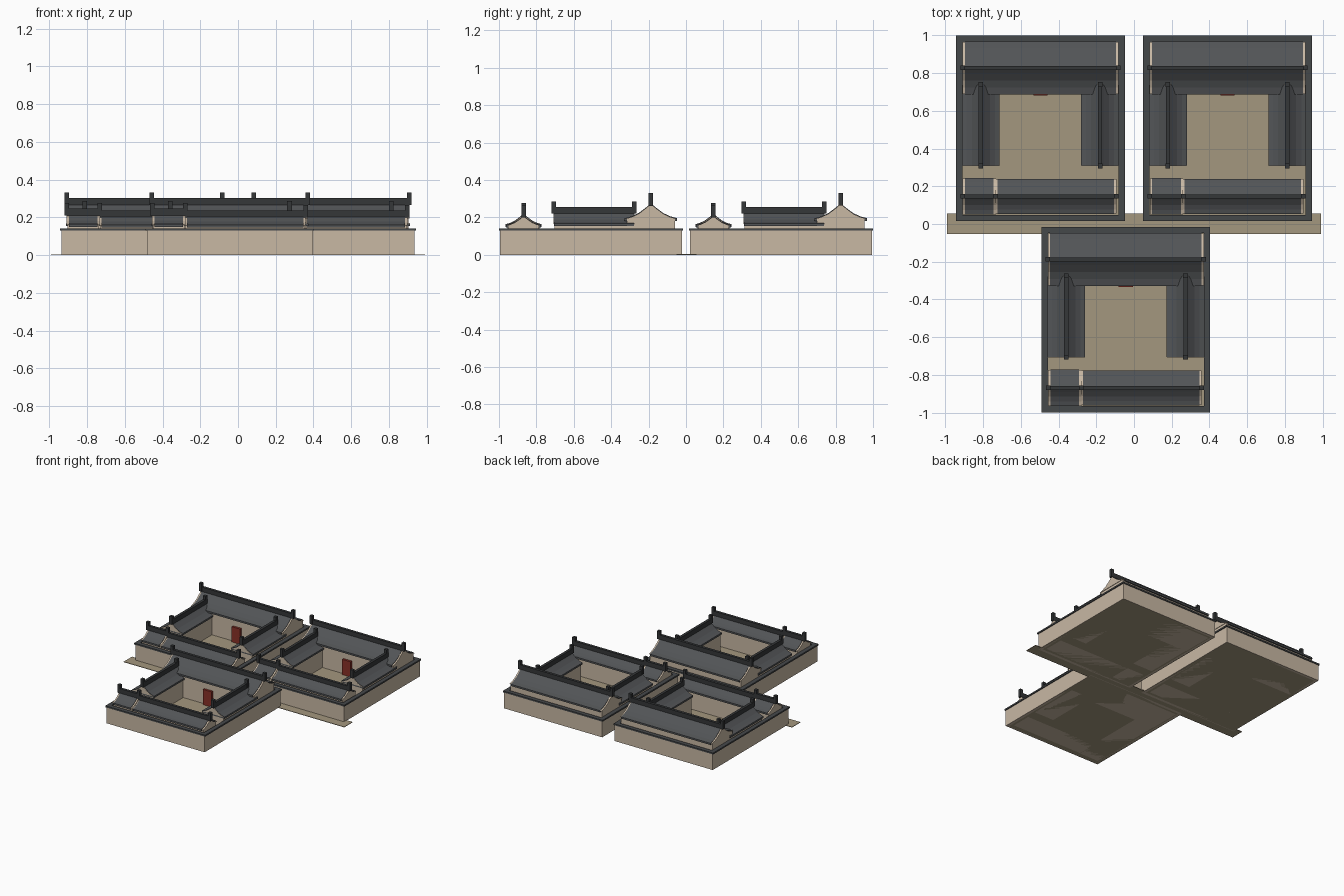
import bpy, bmesh
from mathutils import Vector

if "Cube" in bpy.data.objects:
    bpy.data.objects.remove(bpy.data.objects["Cube"])


def material(name, rgb):
    m = bpy.data.materials.new(name)
    m.diffuse_color = (*rgb, 1)
    m.use_nodes = True
    m.node_tree.nodes["Principled BSDF"].inputs["Base Color"].default_value = m.diffuse_color
    return m


PLASTER = material("plaster", (0.58, 0.48, 0.37))
PAVING = material("paving", (0.37, 0.31, 0.21))
TILE = material("roof_tile", (0.085, 0.09, 0.095))
RIDGE = material("ridge_tile", (0.035, 0.038, 0.04))
CAP = material("wall_cap", (0.06, 0.065, 0.068))
RED = material("red_door", (0.25, 0.03, 0.02))


def finish(bm, name, mat):
    bmesh.ops.recalc_face_normals(bm, faces=bm.faces)
    me = bpy.data.meshes.new(name)
    bm.to_mesh(me)
    bm.free()
    me.materials.append(mat)
    ob = bpy.data.objects.new(name, me)
    bpy.context.collection.objects.link(ob)


def box(name, mat, o, x0, x1, y0, y1, z0, z1):
    bm = bmesh.new()
    bmesh.ops.create_cube(bm, size=1)
    for v in bm.verts:
        v.co = Vector((o[0] + (x1 if v.co.x > 0 else x0),
                       o[1] + (y1 if v.co.y > 0 else y0),
                       z1 if v.co.z > 0 else z0))
    finish(bm, name, mat)


def prism(name, mat, o, axis, pts, mid, a, b):
    """Extrude a (across, z) outline along the ridge axis from a to b."""
    bm = bmesh.new()
    vs = [bm.verts.new((o[0] + a, o[1] + mid + p, z) if axis == 'x'
                       else (o[0] + mid + p, o[1] + a, z)) for p, z in pts]
    f = bm.faces.new(vs)
    r = bmesh.ops.extrude_face_region(bm, geom=[f])
    d = Vector((b - a, 0, 0)) if axis == 'x' else Vector((0, b - a, 0))
    for v in r['geom']:
        if isinstance(v, bmesh.types.BMVert):
            v.co += d
    finish(bm, name, mat)


def house(name, o, axis, mid, a, b, half, eave, apex, ends, inset=0.012):
    """Plastered body, sagging tiled roof, gable ends, ridge with end blocks."""
    def span(nm, mat, m0, m1, a0, b0, z0, z1):
        if axis == 'x':
            box(nm, mat, o, a0, b0, m0, m1, z0, z1)
        else:
            box(nm, mat, o, m0, m1, a0, b0, z0, z1)
    h = apex - eave
    curve = [(1, 0), (0.75, 0.12), (0.48, 0.34), (0.22, 0.68), (0.0, 1)]
    side = [(half * t, eave + h * u) for t, u in curve]
    outline = side + [(-p, z) for p, z in side[-2::-1]]
    low = eave - 0.014
    span(name + "_body", PLASTER, mid - half + 0.012, mid + half - 0.012,
         a + 0.004, b - 0.004, 0, eave - 0.002)
    prism(name + "_roof", TILE, o, axis, outline + [(-half, low), (half, low)],
          mid, a + inset, b - inset)
    prism(name + "_gable", PLASTER, o, axis, [(p * 0.98, z - 0.003) for p, z in outline],
          mid, a, b)
    span(name + "_ridge", RIDGE, mid - 0.011, mid + 0.011, a, b, apex - 0.015, apex + 0.027)
    for e in (a, b):
        if e in ends:
            span(name + "_ridge_end", RIDGE, mid - 0.012, mid + 0.012,
                 e - 0.012, e + 0.012, apex - 0.01, apex + 0.056)


def courtyard(o):
    box("courtyard_floor", PAVING, o, -0.435, 0.435, -0.482, 0.482, 0, 0.006)
    # perimeter wall with tiled cap
    for s in (-1, 1):
        for nm, mat, ox, oy, t, z0, z1 in (("wall", PLASTER, 0.44, 0.487, 0.022, 0, 0.131),
                                           ("wall_cap", CAP, 0.447, 0.4925, 0.034, 0.13, 0.142)):
            xs = sorted((s * ox, s * (ox - t)))
            ys = sorted((s * oy, s * (oy - t)))
            box("side_" + nm, mat, o, *xs, -oy, oy, z0, z1)
            box("end_" + nm, mat, o, t - ox, ox - t, *ys, z0, z1)
    # main hall at the back, with red door
    house("main_hall", o, 'x', 0.32, -0.413, 0.413, 0.14, 0.196, 0.275, (-0.413, 0.413))
    box("hall_door", RED, o, -0.038, 0.038, 0.174, 0.2, 0.006, 0.13)
    # side wings
    for s in (-1, 1):
        house("side_wing", o, 'y', s * 0.316, -0.2, 0.232, 0.1, 0.168, 0.23,
              (-0.2, 0.232), 0.002)
    # street-side range and gatehouse
    house("front_range", o, 'x', -0.361, -0.24, 0.402, 0.093, 0.16, 0.21, (0.402,))
    house("gatehouse", o, 'x', -0.361, -0.412, -0.236, 0.097, 0.164, 0.22, (-0.412, -0.236))


for origin in ((-0.496, 0.5075), (0.496, 0.5075), (-0.043, -0.5075)):
    courtyard(origin)

# lane between the courtyards
box("lane", PAVING, (0, 0), -0.99, 0.99, -0.052, 0.055, 0, 0.004)
